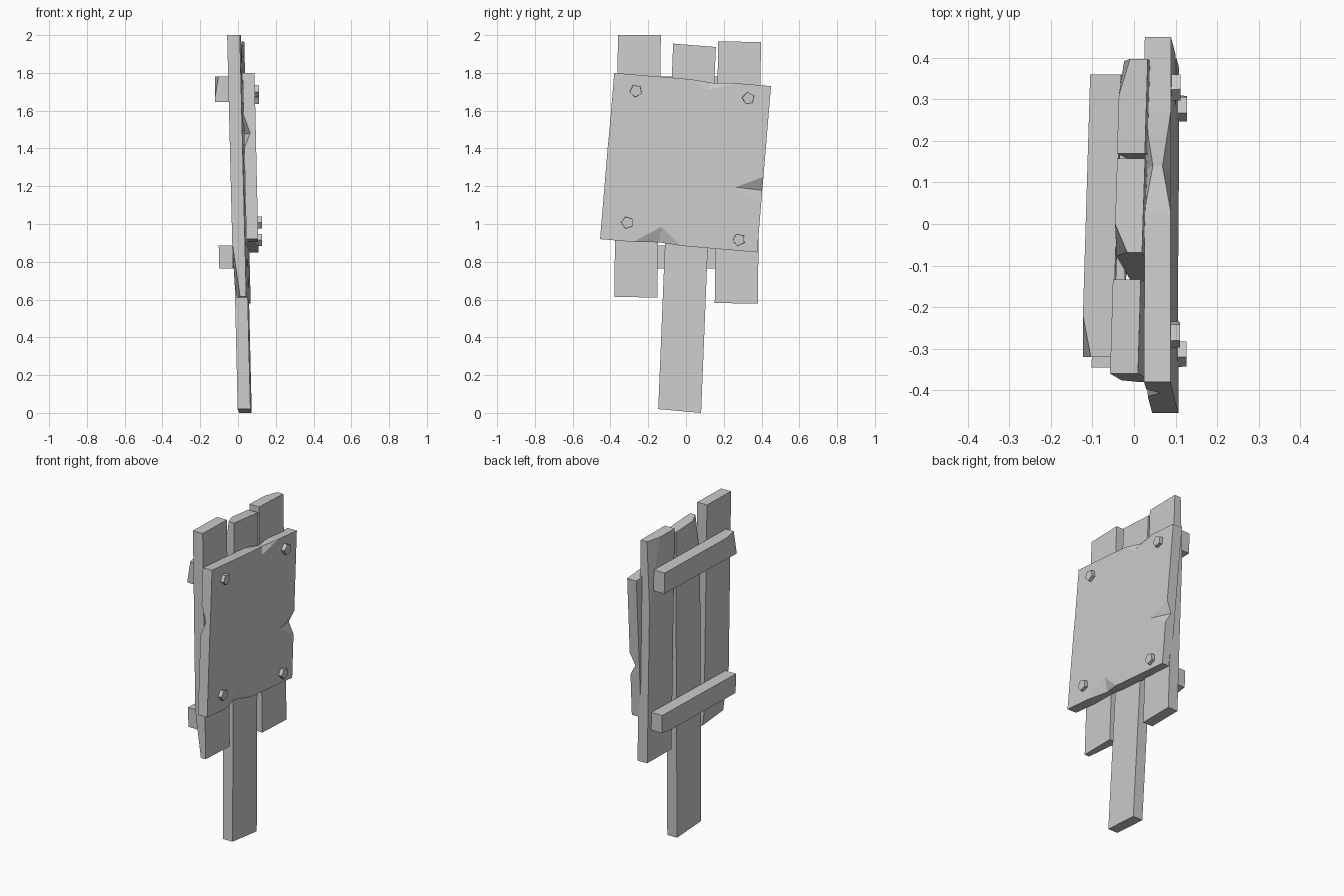
import bpy, bmesh, math
from mathutils import Vector, Matrix

if "Cube" in bpy.data.objects:
    bpy.data.objects.remove(bpy.data.objects["Cube"])


def finish(bm, name):
    bmesh.ops.recalc_face_normals(bm, faces=bm.faces[:])
    me = bpy.data.meshes.new(name)
    bm.to_mesh(me)
    bm.free()
    ob = bpy.data.objects.new(name, me)
    bpy.context.collection.objects.link(ob)
    return ob


def wood_x(y, z):
    """Back surface of the leaning planks."""
    return -0.046 + 0.03 * y + 0.025 * (1.97 - z)


def timber(name, corners, off=0.0, thick=0.067, chips=()):
    """Leaning slab from a y-z outline; each chip is a plane through 3 points
    given as (depth from back, y, z)."""
    bm = bmesh.new()
    rings = [[bm.verts.new((wood_x(y, z) + off + d, y, z)) for y, z in corners]
             for d in (0, thick)]
    n = len(corners)
    bm.faces.new(rings[0])
    bm.faces.new(rings[1])
    for i in range(n):
        j = (i + 1) % n
        bm.faces.new((rings[0][i], rings[0][j], rings[1][j], rings[1][i]))
    centre = sum((v.co for v in bm.verts), Vector()) / (2 * n)
    for chip in chips:
        a, b, c = (Vector((wood_x(y, z) + off + d, y, z)) for d, y, z in chip)
        no = (b - a).cross(c - a).normalized()
        if no.dot(centre - a) > 0:
            no = -no
        bmesh.ops.bisect_plane(bm, geom=bm.verts[:] + bm.edges[:] + bm.faces[:],
                               plane_co=a, plane_no=no, clear_outer=True)
        bmesh.ops.holes_fill(bm, edges=[e for e in bm.edges if e.is_boundary])
    return finish(bm, name)


# Upright planks, the middle one is the post
timber("left_plank", [(-0.36, 2.0), (-0.133, 2.0), (-0.152, 0.61), (-0.38, 0.615)],
       chips=[[(0, -0.376, 0.9), (0.035, -0.38, 0.61), (0.01, -0.15, 0.61)]])
timber("post_plank", [(-0.068, 1.955), (0.158, 1.937), (0.08, 0.0), (-0.147, 0.02)],
       chips=[[(0, 0.0, 1.95), (0.032, -0.07, 1.955), (0, -0.077, 1.72)]])
timber("right_plank", [(0.17, 1.967), (0.397, 1.963), (0.38, 0.578), (0.152, 0.582)],
       chips=[[(0, 0.31, 1.967), (0.024, 0.397, 1.963), (0, 0.392, 1.55)]])

# Back battens
timber("upper_batten", [(-0.32, 1.78), (0.36, 1.78), (0.36, 1.65), (-0.32, 1.645)],
       -0.075, 0.074,
       chips=[[(0, -0.22, 1.78), (0.022, -0.32, 1.78), (0, -0.32, 1.66)]])
timber("lower_batten", [(-0.345, 0.885), (0.35, 0.885), (0.35, 0.775), (0.27, 0.765),
                        (-0.345, 0.765)], -0.073, 0.074)


# Sign board with chipped edges
def board_x(z):
    return 0.025 + 0.022 * (1.77 - z)


THICK = 0.063
# y, z, front push-in, back push-in
ring = [(-0.38, 1.80, 0, 0),
        (0.03, 1.766, 0, 0), (0.14, 1.747, 0.02, 0.02), (0.27, 1.745, 0, 0),
        (0.45, 1.73, 0, 0),
        (0.41, 1.25, 0, 0), (0.403, 1.178, 0.035, 0), (0.398, 1.11, 0, 0),
        (0.377, 0.85, 0, 0),
        (-0.03, 0.885, 0, 0), (-0.14, 0.903, 0.03, 0), (-0.28, 0.905, 0, 0),
        (-0.455, 0.92, 0, 0),
        (-0.415, 1.40, 0, 0), (-0.407, 1.48, 0, 0.033), (-0.398, 1.58, 0, 0)]
# ring index of each dent -> its apex on the face
front_apex = {2: (0.11, 1.71), 6: (0.265, 1.195), 10: (-0.13, 0.985)}
back_apex = {2: (0.13, 1.69), 14: (-0.31, 1.48)}

bm = bmesh.new()
front = [bm.verts.new((board_x(z) + THICK - f, y, z)) for y, z, f, b in ring]
back = [bm.verts.new((board_x(z) + b, y, z)) for y, z, f, b in ring]
for verts, apexes, d in ((front, front_apex, THICK), (back, back_apex, 0)):
    loop = list(verts)
    for i, (y, z) in apexes.items():
        p = bm.verts.new((board_x(z) + d, y, z))
        loop[i] = p
        bm.faces.new((verts[i - 1], verts[i], p))
        bm.faces.new((verts[i], verts[(i + 1) % len(verts)], p))
    bm.faces.new(loop)
for i in range(len(ring)):
    j = (i + 1) % len(ring)
    bm.faces.new((front[i], front[j], back[j], back[i]))
bmesh.ops.triangulate(bm, faces=[f for f in bm.faces if len(f.verts) > 4])
finish(bm, "sign_board")

# Five-sided bolts
for k, (y, z, turn) in enumerate([(-0.265, 1.705, 10), (0.33, 1.665, -8),
                                  (-0.31, 1.007, 0), (0.28, 0.917, 5)]):
    bm = bmesh.new()
    m = (Matrix.Translation((board_x(z) + THICK, y, z)) @
         Matrix.Rotation(math.radians(90), 4, 'Y') @
         Matrix.Rotation(math.radians(180 + turn), 4, 'Z'))
    bmesh.ops.create_cone(bm, cap_ends=True, segments=5, radius1=0.035,
                          radius2=0.033, depth=0.042, matrix=m)
    finish(bm, f"bolt_{k + 1}")
